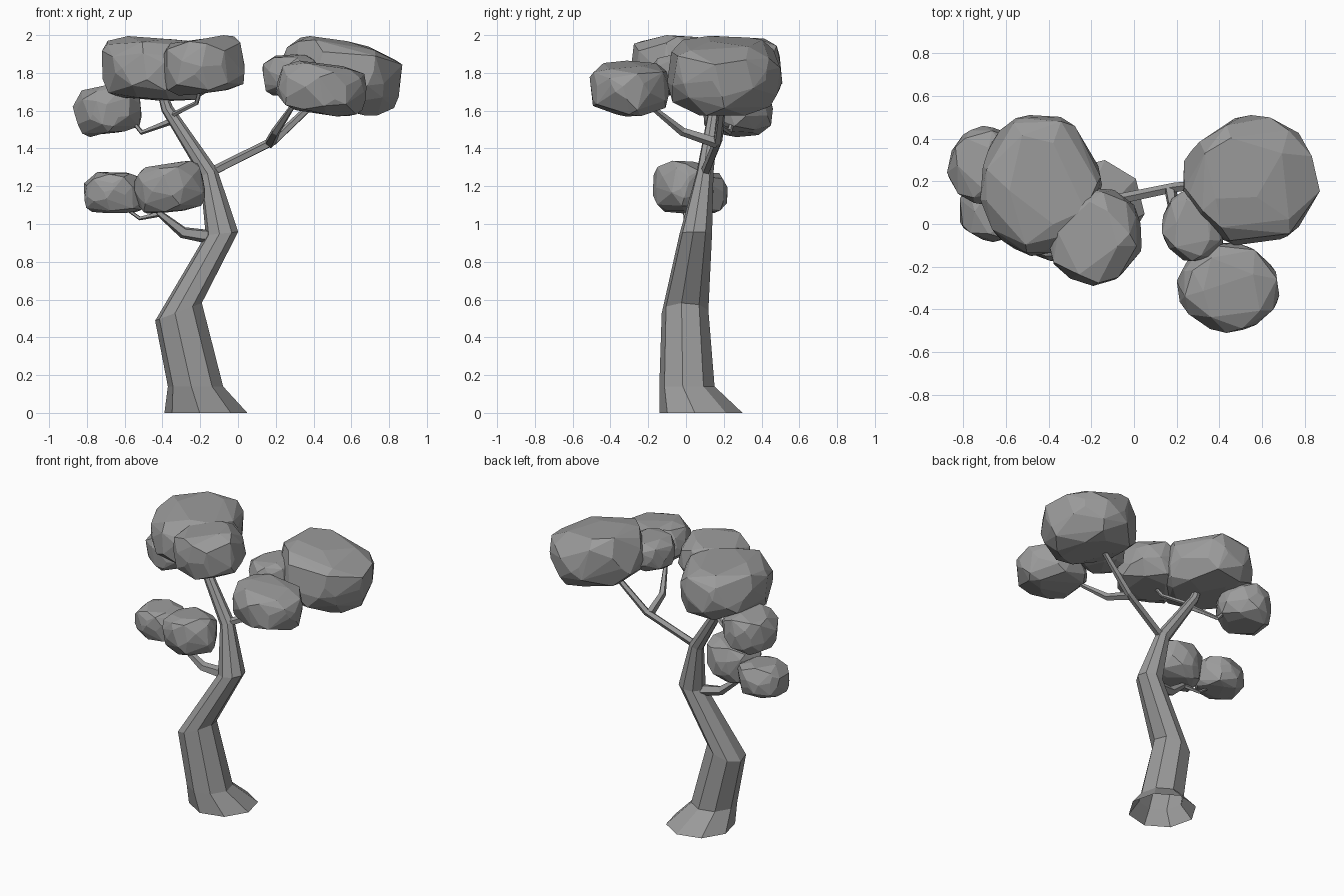
import bpy, bmesh, math, random
from mathutils import Vector, Matrix

if "Cube" in bpy.data.objects:
    bpy.data.objects.remove(bpy.data.objects["Cube"])

# One dark grey for the whole tree
grey = bpy.data.materials.new("dark_grey")
grey.diffuse_color = (0.33, 0.33, 0.33, 1)
grey.use_nodes = True
grey.node_tree.nodes["Principled BSDF"].inputs["Base Color"].default_value = grey.diffuse_color


def finish(bm, name):
    bmesh.ops.recalc_face_normals(bm, faces=bm.faces[:])
    me = bpy.data.meshes.new(name)
    bm.to_mesh(me)
    bm.free()
    me.materials.append(grey)
    ob = bpy.data.objects.new(name, me)
    bpy.context.collection.objects.link(ob)
    return ob


def skin(name, rings, cap_start):
    """Bridge a list of point rings into a faceted tube."""
    bm = bmesh.new()
    vs = [[bm.verts.new(p) for p in r] for r in rings]
    n = len(vs[0])
    for a, b in zip(vs, vs[1:]):
        for i in range(n):
            j = (i + 1) % n
            bm.faces.new((a[i], a[j], b[j], b[i]))
    bm.faces.new(vs[-1])
    if cap_start:
        bm.faces.new(vs[0])
    return finish(bm, name)


def trunk(name, stations, sides=8):
    rings = []
    for x, y, z, r, slope in stations:
        ring = []
        for i in range(sides):
            a = math.tau * i / sides - 0.15
            c, s = math.cos(a) * r, math.sin(a) * r
            ring.append((x + c, y + s, z + c * slope))
        rings.append(ring)
    return skin(name, rings, False)


def branch(name, path, sides=5):
    """Tapered tube; path holds x, y, z, radius."""
    pts = [Vector(p[:3]) for p in path]
    rings = []
    for i, p in enumerate(pts):
        t = (pts[min(i + 1, len(pts) - 1)] - pts[max(i - 1, 0)]).normalized()
        u = t.cross(Vector((0.3, 1, 0.1))).normalized()
        v = t.cross(u)
        rings.append([p + (u * math.cos(a) + v * math.sin(a)) * path[i][3]
                      for a in (math.tau * k / sides for k in range(sides))])
    return skin(name, rings, True)


def clump(name, lo, hi, tilt, seed, count=56, power=4.5):
    """Faceted flat-topped foliage: hull of scattered points fitted to bounds."""
    rng = random.Random(seed)
    lo, hi = Vector(lo), Vector(hi)
    size = hi - lo
    t = math.radians(tilt)
    thick = max(size.z - size.x * abs(math.sin(t)) * 0.4, size.z * 0.5)
    rot = Matrix.Rotation(t, 3, 'Y')
    pts = []
    for i in range(count):
        w = 1 - 2 * (i + 0.5) / count + rng.uniform(-0.06, 0.06)
        w = max(-0.98, min(0.98, w))
        a = i * 2.39996 + rng.uniform(-0.35, 0.35)
        h = math.sqrt(1 - w * w)
        k = (h ** power + abs(w) ** power) ** (-1 / power) * rng.uniform(0.95, 1.0)
        pts.append(rot @ Vector((h * k * math.cos(a) * size.x / 2,
                                 h * k * math.sin(a) * size.y / 2,
                                 w * k * thick / 2)))
    mn = [min(p[j] for p in pts) for j in range(3)]
    mx = [max(p[j] for p in pts) for j in range(3)]
    bm = bmesh.new()
    for p in pts:
        bm.verts.new([lo[j] + (p[j] - mn[j]) / (mx[j] - mn[j]) * size[j] for j in range(3)])
    bmesh.ops.convex_hull(bm, input=bm.verts[:])
    loose = [v for v in bm.verts if not v.link_faces]
    bmesh.ops.delete(bm, geom=loose, context='VERTS')
    bmesh.ops.dissolve_limit(bm, angle_limit=math.radians(8),
                             verts=bm.verts[:], edges=bm.edges[:])
    return finish(bm, name)


# Crooked trunk with a flared root
trunk("trunk", [
    (-0.17, 0.08, 0.00, 0.222, 0),
    (-0.225, 0.005, 0.14, 0.148, 0),
    (-0.315, -0.005, 0.535, 0.125, 0.38),
    (-0.085, 0.052, 0.95, 0.087, 0.1),
    (-0.155, 0.10, 1.27, 0.046, 0.4),
    (-0.375, 0.15, 1.61, 0.03, 0.4),
    (-0.42, 0.17, 1.75, 0.02, 0)])

# Branches
branch("right_branch", [(-0.15, 0.10, 1.27, 0.026), (0.19, 0.17, 1.44, 0.024),
                        (0.36, 0.19, 1.60, 0.02), (0.46, 0.2, 1.70, 0.014)])
branch("right_front_twig", [(0.17, 0.165, 1.43, 0.03), (0.20, -0.02, 1.49, 0.024),
                            (0.28, -0.17, 1.61, 0.015), (0.34, -0.24, 1.68, 0.012)])
branch("lower_branch", [(-0.13, 0.05, 0.93, 0.04), (-0.29, 0.02, 0.955, 0.032),
                        (-0.42, 0.0, 1.06, 0.018), (-0.44, 0.0, 1.12, 0.012)])
branch("lower_twig", [(-0.41, 0.0, 1.055, 0.016), (-0.52, 0.03, 1.03, 0.011),
                      (-0.62, 0.06, 1.10, 0.008)])
branch("upper_left_twig", [(-0.34, 0.14, 1.55, 0.02), (-0.43, 0.19, 1.515, 0.015),
                           (-0.51, 0.23, 1.485, 0.014), (-0.58, 0.25, 1.57, 0.01)])
branch("upper_front_twig", [(-0.37, 0.15, 1.565, 0.014), (-0.22, 0.02, 1.64, 0.013),
                            (-0.19, -0.05, 1.75, 0.011)])

# Foliage clumps: low corner, high corner, tilt in degrees
clumps = [
    ("top_left", (-0.72, -0.15, 1.65), (-0.15, 0.51, 1.995), 3),
    ("top_front", (-0.41, -0.29, 1.68), (0.035, 0.17, 2.0), -7),
    ("outer_left", (-0.875, 0.09, 1.46), (-0.51, 0.46, 1.74), -10),
    ("lower_outer", (-0.815, -0.085, 1.055), (-0.48, 0.22, 1.275), 2),
    ("lower_inner", (-0.555, -0.175, 1.055), (-0.175, 0.145, 1.335), -8),
    ("right_large", (0.23, -0.10, 1.575), (0.87, 0.51, 1.995), 12),
    ("right_front", (0.20, -0.51, 1.57), (0.68, -0.09, 1.865), 7),
    ("right_small", (0.13, -0.175, 1.68), (0.43, 0.16, 1.90), -4),
]
for i, (name, lo, hi, tilt) in enumerate(clumps):
    clump("foliage_" + name, lo, hi, tilt, i + 3)
